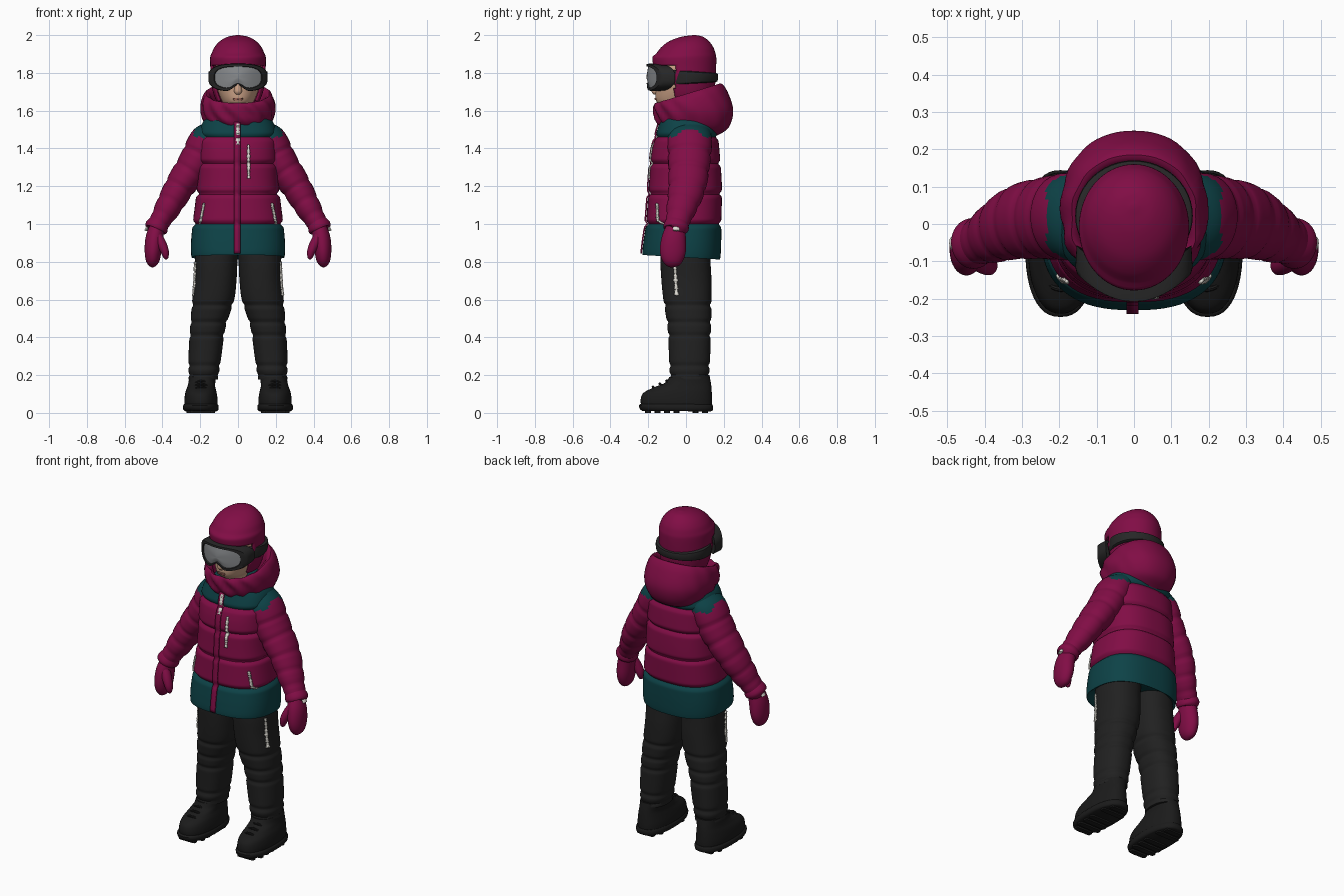
import bpy, bmesh, math, random
from mathutils import Vector
from mathutils.bvhtree import BVHTree

random.seed(4)
if "Cube" in bpy.data.objects:
    bpy.data.objects.remove(bpy.data.objects["Cube"], do_unlink=True)


def material(name, r, g, b):
    m = bpy.data.materials.new(name)
    m.use_nodes = True
    m.diffuse_color = (r, g, b, 1)
    bsdf = m.node_tree.nodes["Principled BSDF"]
    bsdf.inputs["Base Color"].default_value = (r, g, b, 1)
    bsdf.inputs["Roughness"].default_value = 0.8
    return m


magenta = material("magenta fabric", .22, .004, .06)
teal = material("dark teal fabric", .004, .055, .063)
black = material("black fabric", .015, .015, .015)
rubber = material("boot black", .011, .011, .011)
frame = material("goggle frame", .02, .02, .02)
glass = material("grey lens", .24, .25, .26)
skin = material("skin", .6, .36, .24)
lips = material("lips", .4, .16, .12)
white = material("zip white", .72, .7, .64)
objects, trees = [], {}


def finish(name, bm, mats):
    mesh = bpy.data.meshes.new(name)
    bm.to_mesh(mesh)
    trees[name] = BVHTree.FromBMesh(bm)
    bm.free()
    for m in mats:
        mesh.materials.append(m)
    ob = bpy.data.objects.new(name, mesh)
    bpy.context.collection.objects.link(ob)
    objects.append(ob)
    return ob


def spline(keys, step=.012):
    """Smooth rows through the key rows, spaced by distance."""
    ks = [Vector(k) for k in keys]
    t = [0]
    for a, b in zip(ks, ks[1:]):
        t.append(t[-1] + max((b - a).length, 1e-4))
    last = len(ks) - 1
    tan = []
    for i in range(len(ks)):
        lo, hi = max(i - 1, 0), min(i + 1, last)
        tan.append((ks[hi] - ks[lo]) / (t[hi] - t[lo]))
    rows = []
    for i in range(last):
        dt = t[i + 1] - t[i]
        n = max(2, int(dt / step))
        for j in range(n):
            u = j / n
            h = u * u * (3 - 2 * u)
            rows.append(ks[i] * (1 - h) + ks[i + 1] * h
                        + tan[i] * dt * u * (1 - u) ** 2
                        - tan[i + 1] * dt * u * u * (1 - u))
    return rows + [ks[-1]]


def power(v, p):
    return math.copysign(abs(v) ** (2 / p), v)


def circle(seg):
    return [(math.cos(a), math.sin(a)) for a in
            (2 * math.pi * i / seg for i in range(seg))]


def pinch(z, seams):
    """Narrowing of a padded part at its stitched seams."""
    return 1 - sum(.07 * math.exp(-((z - s) / .011) ** 2) for s in seams)


def stacked(keys, p=2, seams=(), folds=0, seg=48):
    """Level or tilted rings: centre x, half width, y front/back, z front/back."""
    rings = []
    for cx, rx, yf, yb, zf, zb in spline(keys):
        k = pinch((zf + zb) / 2, seams)
        ring = []
        for i, (c, s) in enumerate(circle(seg)):
            f = k + folds * math.sin(i * 1.2 + zf * 60) * (1 - s)
            w = power(s, p)
            ring.append(Vector((cx + rx * f * power(c, p),
                                (yf + yb + (yb - yf) * w * f) / 2,
                                zf + (zb - zf) * (w + 1) / 2)))
        rings.append(ring)
    return rings


def tube(keys, seams=(), seg=32):
    """Rings across a path: x, y, z, radius in the front plane, radius in depth."""
    rows = spline(keys)
    rings = []
    for i, row in enumerate(rows):
        d = rows[min(i + 1, len(rows) - 1)].copy() - rows[max(i - 1, 0)]
        d = Vector(d[:3]).normalized()
        u = d.cross(Vector((0, 1, 0))).normalized()
        v = d.cross(u)
        k = pinch(row[2], seams)
        rings.append([Vector(row[:3]) + (u * c * row[3] + v * s * row[4]) * k
                      for c, s in circle(seg)])
    return rings


def loft(name, rings, mats, rule=None, side=1, remove=None):
    """Skin rings; rule(centre, ring number) gives the material number."""
    bm = bmesh.new()
    vs = [[bm.verts.new((p.x * side, p.y, p.z)) for p in r] for r in rings]
    n = len(vs[0])
    for k, (a, b) in enumerate(zip(vs, vs[1:])):
        for i in range(n):
            j = (i + 1) % n
            f = bm.faces.new((a[i], a[j], b[j], b[i]))
            f.material_index = rule(f.calc_center_median(), k) if rule else 0
    for cap in (vs[0], vs[-1]):
        f = bm.faces.new(cap)
        f.material_index = rule(f.calc_center_median(), len(vs)) if rule else 0
    bmesh.ops.recalc_face_normals(bm, faces=bm.faces)
    if remove:
        gone = [f for f in bm.faces if remove(f.calc_center_median())]
        bmesh.ops.delete(bm, geom=gone, context="FACES")
    return finish(name, bm, mats)


def plate(name, target, start, end, width, mat, side=0, rough=0):
    """Thin strip laid on a part from the front, or from a side."""
    bm = bmesh.new()
    pairs, n = [], 40
    for i in range(n + 1):
        a, z = Vector(start).lerp(Vector(end), i / n)
        w = width / 2 * (1 - rough * random.random())
        pair = []
        for q in (a - w, a + w):
            o = Vector((side, q, z)) if side else Vector((q, -1, z))
            d = Vector((-side, 0, 0)) if side else Vector((0, 1, 0))
            hit = trees[target].ray_cast(o, d)[0]
            if hit:
                pair.append(bm.verts.new(hit - d * .006))
        if len(pair) == 2:
            pairs.append(pair)
    for a, b in zip(pairs, pairs[1:]):
        bm.faces.new((a[0], a[1], b[1], b[0]))
    bmesh.ops.recalc_face_normals(bm, faces=bm.faces)
    ob = finish(name, bm, [mat])
    mod = ob.modifiers.new("thickness", "SOLIDIFY")
    mod.thickness, mod.offset = .008, 0


# Jacket body with teal hem and yoke
loft("jacket_body", stacked([
    (0, .20, -.19, .14, .86, .85), (0, .235, -.215, .17, .84, .82),
    (0, .246, -.23, .18, .836, .812), (0, .249, -.226, .186, .90, .89),
    (0, .24, -.212, .187, 1, 1), (0, .217, -.197, .19, 1.2, 1.2),
    (0, .211, -.182, .178, 1.38, 1.38), (0, .208, -.16, .168, 1.47, 1.47),
    (0, .185, -.14, .155, 1.54, 1.54), (0, .13, -.13, .13, 1.59, 1.59),
    (0, .1, -.1, .1, 1.6, 1.6)], 2.5, (1, 1.16, 1.32, 1.46), seg=72),
    [magenta, teal], lambda c, k: int(c.z < 1 or c.z > 1.46))
plate("front_placket", "jacket_body", (-.004, 1.54), (-.004, .845), .032, magenta)
plate("collar_zip", "jacket_body", (0, 1.53), (0, 1.42), .026, white, rough=.7)
plate("chest_zip", "jacket_body", (.055, 1.42), (.057, 1.24), .02, white, rough=.7)

# Hood lying around the neck
loft("hood", stacked([
    (0, .13, -.12, .15, 1.50, 1.46), (0, .172, -.155, .225, 1.54, 1.51),
    (0, .195, -.166, .25, 1.58, 1.60), (0, .19, -.17, .22, 1.62, 1.70),
    (0, .168, -.16, .185, 1.64, 1.745), (0, .145, -.145, .16, 1.625, 1.72),
    (0, .12, -.11, .12, 1.56, 1.58)], 2.2, folds=.018, seg=64), [magenta])

# Head, nose and mouth
loft("head", stacked([
    (0, .06, -.08, .06, 1.52, 1.52), (0, .06, -.12, .06, 1.61, 1.61),
    (0, .085, -.157, .1, 1.65, 1.65), (0, .108, -.163, .12, 1.71, 1.71),
    (0, .122, -.163, .13, 1.8, 1.8), (0, .11, -.14, .12, 1.89, 1.89)]), [skin])
loft("nose", stacked([
    (0, .01, -.17, -.15, 1.685, 1.685), (0, .021, -.182, -.14, 1.7, 1.7),
    (0, .012, -.172, -.14, 1.75, 1.75)], seg=24), [skin])
plate("mouth", "head", (-.026, 1.662), (.026, 1.662), .001, lips)
plate("lower_lip", "head", (0, 1.667), (0, 1.656), .045, lips)

# Knitted hat open around the face
hat = loft("hat", stacked([
    (0, .11, -.12, .13, 1.64, 1.64), (0, .133, -.14, .15, 1.70, 1.70),
    (0, .145, -.165, .157, 1.78, 1.78), (0, .147, -.174, .16, 1.84, 1.84),
    (0, .147, -.177, .16, 1.885, 1.885), (0, .141, -.16, .157, 1.9, 1.9),
    (0, .125, -.132, .145, 1.935, 1.935), (0, .097, -.09, .122, 1.967, 1.967),
    (0, .055, -.025, .09, 1.991, 1.991), (0, .008, .037, .053, 2, 2)], seg=64),
    [magenta], remove=lambda c: c.z < 1.65 or (c.z < 1.84 and c.y < -.06))
mod = hat.modifiers.new("thickness", "SOLIDIFY")
mod.thickness, mod.offset = .012, -1


# Goggles: curved frame with a nose notch and recessed lens
def goggle_ring(scale, depth):
    ring = []
    for c, s in circle(64):
        x = .157 * scale * power(c, 2.8)
        z = 1.775 + .074 * scale * power(s, 2.8)
        if s < 0:
            z += .04 * scale * math.exp(-(x / .032) ** 2)
        ring.append(Vector((x, -.208 + 3.2 * x * x + depth, z)))
    return ring


loft("goggles", [goggle_ring(*r) for r in (
    (.98, .075), (1, .012), (.97, 0), (.81, 0), (.78, .008),
    (.5, .004), (.2, 0), (.02, 0))], [frame, glass],
    lambda c, k: int(k > 3 and c.y < -.15 or k in (4, 5)))
loft("goggle_strap", stacked([
    (0, .143, -.12, .15, 1.735, 1.75), (0, .154, -.125, .166, 1.74, 1.755),
    (0, .156, -.125, .168, 1.815, 1.795), (0, .143, -.12, .15, 1.82, 1.80)]),
    [frame])

for side, word in ((1, "left"), (-1, "right")):
    # Padded sleeve, cuff and mitten
    loft(word + "_sleeve", tube([
        (.13, .02, 1.49, .07, .11), (.165, .02, 1.44, .093, .118),
        (.222, .017, 1.33, .092, .112), (.31, .005, 1.195, .08, .1),
        (.375, -.025, 1.08, .068, .08), (.425, -.05, .995, .052, .06)],
        (1.37, 1.28, 1.19, 1.11, 1.04)), [magenta, teal],
        lambda c, k: int(abs(c.x) < .235 and c.z > 1.46), side)
    loft(word + "_cuff", tube([
        (.415, -.046, 1.015, .05, .058), (.43, -.052, .985, .062, .068),
        (.437, -.054, .97, .058, .064), (.438, -.055, .967, .04, .045)]),
        [magenta], side=side)
    loft(word + "_cuff_tab", tube([
        (.475, -.05, .992, .008, .018), (.488, -.052, .965, .008, .018)], seg=8),
        [white], side=side)
    loft(word + "_mitten", tube([
        (.428, -.052, .99, .04, .05), (.443, -.065, .92, .047, .065),
        (.45, -.07, .85, .044, .068), (.452, -.073, .8, .034, .052),
        (.452, -.075, .778, .018, .03), (.452, -.075, .77, .003, .004)]),
        [magenta], side=side)
    loft(word + "_thumb", tube([
        (.435, -.085, .95, .026, .028), (.405, -.105, .895, .026, .028),
        (.386, -.112, .85, .021, .025), (.381, -.114, .82, .012, .014),
        (.38, -.115, .812, .002, .002)]), [magenta], side=side)

    # Trouser leg
    loft(word + "_trouser_leg", stacked([
        (.11, .112, -.13, .13, .9, .9), (.116, .113, -.135, .13, .8, .8),
        (.12, .112, -.13, .135, .7, .7), (.131, .111, -.12, .135, .6, .6),
        (.16, .094, -.098, .133, .45, .45), (.175, .087, -.09, .128, .3, .3),
        (.182, .08, -.087, .124, .2, .2), (.184, .077, -.082, .122, .178, .178),
        (.184, .06, -.07, .11, .176, .176)], 2.3, (.57, .48, .41, .25, .2)),
        [black], side=side)

    # Boot, sole, treads and laces
    loft(word + "_boot", stacked([
        (.196, .087, -.237, .137, .035, .035), (.196, .088, -.24, .138, .07, .07),
        (.196, .082, -.226, .136, .105, .115), (.194, .073, -.17, .133, .135, .15),
        (.19, .071, -.11, .128, .16, .18), (.187, .072, -.088, .124, .19, .2)],
        2.3), [rubber], side=side)
    loft(word + "_sole", stacked([
        (.196, .084, -.23, .132, .01, .008), (.197, .093, -.244, .142, .02, .014),
        (.197, .094, -.249, .144, .04, .035), (.196, .088, -.24, .138, .048, .045)],
        2.4), [rubber], side=side)
    for i, y in enumerate((-.2, -.15, -.1, -.05, .05, .1)):
        w = .075 if 0 < i < 5 else .055
        loft(f"{word}_tread_{i}", stacked([
            (.197, w, y - .016, y + .016, 0, 0), (.197, w, y - .016, y + .016, .02, .02)],
            6, seg=16), [rubber], side=side)
    for i in range(3):
        y, z = -.175 + .036 * i, .128 + .016 * i
        loft(f"{word}_lace_{i}", tube([
            (.145, y + .02, z - .012, .006, .006), (.195, y, z + .01, .007, .007),
            (.245, y + .02, z - .012, .006, .006)], seg=8), [rubber], side=side)

    # Pocket zips
    plate(word + "_jacket_zip", "jacket_body", (side * .18, 1.11),
          (side * .202, 1), .015, white, rough=.7)
    plate(word + "_trouser_zip", word + "_trouser_leg", (-.06, .8),
          (-.05, .62), .026, white, side, .8)

bpy.ops.object.select_all(action="DESELECT")
for ob in objects:
    ob.select_set(True)
bpy.context.view_layer.objects.active = objects[0]
bpy.ops.object.shade_smooth_by_angle(angle=math.radians(40))
